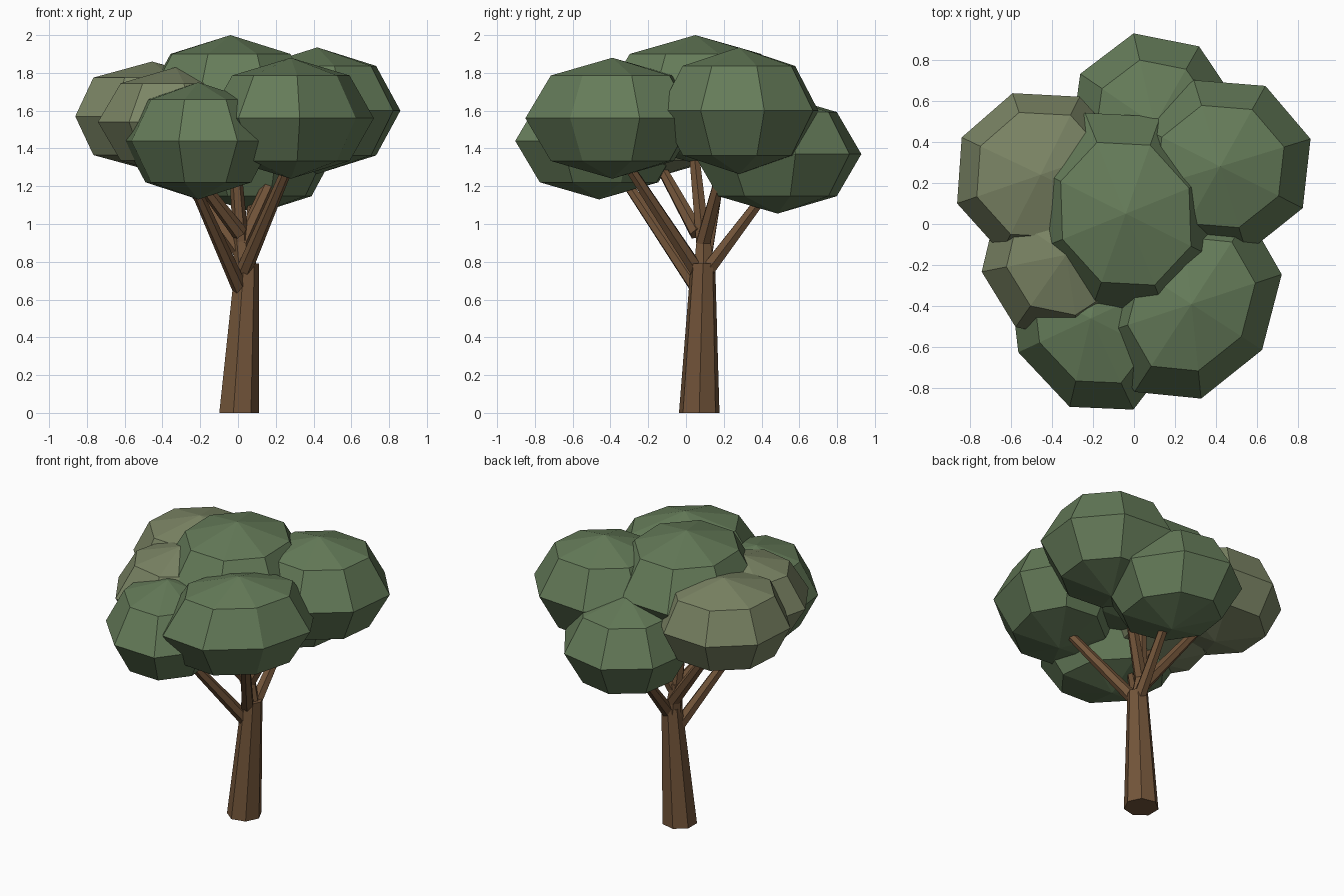
import bpy, bmesh
from math import sin, cos, pi, radians
from mathutils import Vector, Matrix

if "Cube" in bpy.data.objects:
    bpy.data.objects.remove(bpy.data.objects["Cube"])


def material(name, rgb):
    m = bpy.data.materials.new(name)
    m.diffuse_color = (*rgb, 1)
    m.use_nodes = True
    m.node_tree.nodes["Principled BSDF"].inputs["Base Color"].default_value = m.diffuse_color
    return m


green = material("leaf_green", (0.13, 0.20, 0.10))
olive = material("leaf_olive", (0.20, 0.235, 0.13))
bark = material("bark", (0.17, 0.09, 0.042))


def finish(name, bm, mat):
    bmesh.ops.recalc_face_normals(bm, faces=bm.faces)
    me = bpy.data.meshes.new(name)
    bm.to_mesh(me)
    bm.free()
    me.materials.append(mat)
    ob = bpy.data.objects.new(name, me)
    bpy.context.collection.objects.link(ob)
    return ob


def leaf_clump(name, centre, major, minor, height, turn, mat, ring=1.0):
    """Faceted ellipsoid, 8 segments and 4 rings, turned about z."""
    bm = bmesh.new()
    bmesh.ops.create_uvsphere(bm, u_segments=8, v_segments=4, radius=1)
    for v in bm.verts:
        if 0.3 < abs(v.co.z) < 0.9:
            v.co.x *= ring
            v.co.y *= ring
    bm.transform(Matrix.Translation(centre) @ Matrix.Rotation(radians(turn), 4, 'Z')
                 @ Matrix.Diagonal((major, minor, height, 1)))
    finish(name, bm, mat)


def limb(name, points, radii, sides, flat=False):
    """Tapered prism swept through points."""
    bm = bmesh.new()
    pts = [Vector(p) for p in points]
    loops = []
    for i, p in enumerate(pts):
        d = (pts[min(i + 1, len(pts) - 1)] - pts[max(i - 1, 0)]).normalized()
        q = Vector((0, 0, 1)).rotation_difference(Vector((0, 0, 1)) if flat else d)
        loops.append([bm.verts.new(p + q @ Vector((radii[i] * cos(2 * pi * k / sides),
                                                   radii[i] * sin(2 * pi * k / sides), 0)))
                      for k in range(sides)])
    for a, b in zip(loops, loops[1:]):
        for k in range(sides):
            n = (k + 1) % sides
            bm.faces.new((a[k], a[n], b[n], b[k]))
    bm.faces.new(loops[0])
    bm.faces.new(loops[-1])
    finish(name, bm, bark)


# Leaf clumps
leaf_clump("crown_top", (-0.04, 0.05, 1.66), 0.53, 0.47, 0.34, 112, green)
leaf_clump("crown_back_right", (0.42, 0.28, 1.60), 0.46, 0.44, 0.335, 17, green)
leaf_clump("crown_back", (0.10, 0.485, 1.37), 0.455, 0.42, 0.315, 103, green)
leaf_clump("crown_back_left", (-0.455, 0.24, 1.57), 0.43, 0.42, 0.29, 199, olive, 1.08)
leaf_clump("crown_front_right", (0.28, -0.39, 1.56), 0.51, 0.41, 0.32, 57, green)
leaf_clump("crown_left", (-0.33, -0.15, 1.54), 0.43, 0.41, 0.29, 235, olive)
leaf_clump("crown_front_left", (-0.21, -0.46, 1.44), 0.49, 0.39, 0.31, 295, green)

# Trunk
limb("trunk", [(0, 0.07, 0), (0.045, 0.09, 0.79)], [0.11, 0.066], 7, True)
limb("upper_trunk", [(0.04, 0.09, 0.72), (0.01, 0.095, 0.96)], [0.06, 0.04], 6)

# Branches, each ending inside its clump
for name, a, b in [
    ("branch_top", (0.015, 0.09, 0.91), (-0.03, 0.03, 1.50)),
    ("branch_back_right", (0.02, 0.09, 0.90), (0.28, 0.24, 1.46)),
    ("branch_back", (0.05, 0.11, 0.75), (0.09, 0.45, 1.20)),
    ("branch_back_left", (0.03, 0.10, 0.83), (-0.38, 0.20, 1.38)),
    ("branch_front_right", (0.03, 0.06, 0.75), (0.29, -0.34, 1.36)),
    ("branch_left", (0.01, 0.06, 0.95), (-0.28, -0.15, 1.33)),
    ("branch_front_left", (0.01, 0.06, 0.66), (-0.25, -0.33, 1.24)),
]:
    limb(name, [a, b], [0.042, 0.027], 6)
